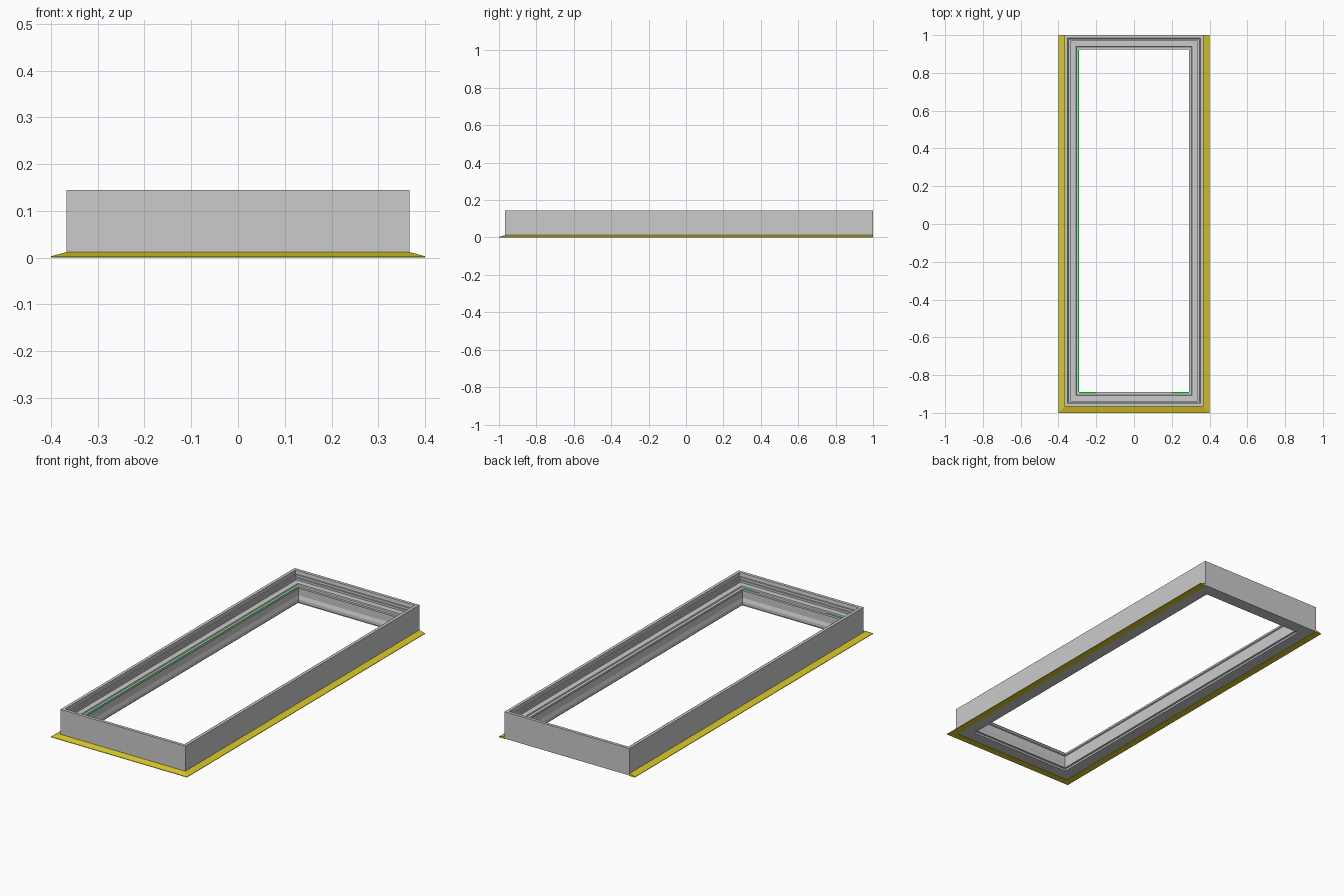
import bpy, bmesh

if "Cube" in bpy.data.objects:
    bpy.data.objects.remove(bpy.data.objects["Cube"])

HALF_W, FRONT, BACK = 0.367, -0.967, 1.0


def finish(name, bm, mat=None):
    bmesh.ops.recalc_face_normals(bm, faces=bm.faces[:])
    mesh = bpy.data.meshes.new(name)
    bm.to_mesh(mesh)
    bm.free()
    obj = bpy.data.objects.new(name, mesh)
    bpy.context.collection.objects.link(obj)
    if mat:
        mesh.materials.append(mat)
    return obj


def material(name, color):
    mat = bpy.data.materials.new(name)
    mat.diffuse_color = color
    mat.use_nodes = True
    mat.node_tree.nodes["Principled BSDF"].inputs["Base Color"].default_value = mat.diffuse_color
    return mat


def frame(name, profile, mat=None, three_sided=False):
    """Sweep a closed (inset, z) profile round the mitred rectangle."""
    bm = bmesh.new()
    rings = []
    for sx, back in ((-1, True), (-1, False), (1, False), (1, True)):
        ring = []
        for d, z in profile:
            y = (BACK if three_sided else BACK - d) if back else FRONT + d
            ring.append(bm.verts.new((sx * (HALF_W - d), y, z)))
        rings.append(ring)
    n = len(profile)
    for i in range(3 if three_sided else 4):
        a, b = rings[i], rings[(i + 1) % 4]
        for j in range(n):
            k = (j + 1) % n
            bm.faces.new((a[j], a[k], b[k], b[j]))
    if three_sided:
        bm.faces.new(rings[0])
        bm.faces.new(rings[3])
    return finish(name, bm, mat)


def box(name, x0, x1, y0, y1, z0, z1, mat=None):
    bm = bmesh.new()
    bmesh.ops.create_cube(bm, size=1)
    for v in bm.verts:
        v.co = ((x0 + x1) / 2 + v.co.x * (x1 - x0),
                (y0 + y1) / 2 + v.co.y * (y1 - y0),
                (z0 + z1) / 2 + v.co.z * (z1 - z0))
    return finish(name, bm, mat)


yellow = material("yellow_trim", (0.70, 0.58, 0.02, 1))
green = material("green_gasket", (0.02, 0.75, 0.05, 1))

# Stepped frame: outer wall, top rim, rebates, glazing ledge, inner wall
frame("stepped_frame", [
    (0, 0.002), (0, 0.145), (0.016, 0.145), (0.018, 0.126),
    (0.024, 0.126), (0.024, 0.113), (0.031, 0.113), (0.031, 0.102),
    (0.060, 0.102), (0.062, 0.096), (0.077, 0.096), (0.077, 0.086),
    (0.071, 0.083), (0.071, 0.046), (0.077, 0.028), (0.077, 0.012),
    (0.066, 0.012), (0.066, 0.002)])

# Tapered yellow flashing on the front and both sides
frame("edge_flashing", [
    (0, 0.012), (-0.033, 0.003), (-0.033, 0), (0.004, 0), (0.004, 0.012)],
    yellow, three_sided=True)

# Green gasket strips lying on the inner ledge
for side, sx in (("left", -1), ("right", 1)):
    xs = sorted((sx * 0.20, sx * 0.288))
    box(f"front_gasket_{side}", *xs, -0.897, -0.8905, 0.096, 0.0975, green)
box("side_gasket_left", -0.297, -0.2905, -0.89, 0.92, 0.096, 0.0965, green)
